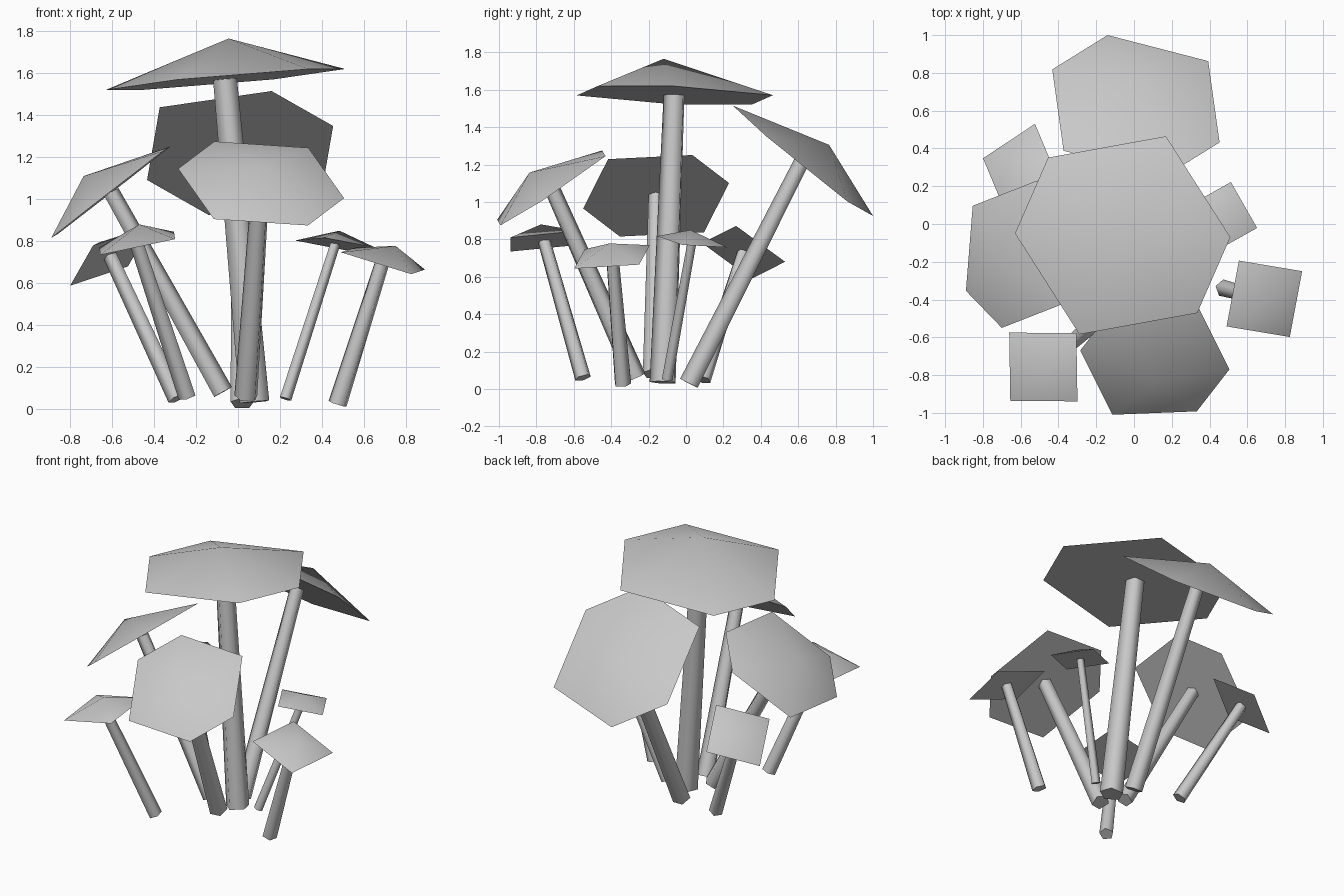
import bpy
import bmesh
import math
from mathutils import Vector

default_cube = bpy.data.objects.get("Cube")
if default_cube:
    bpy.data.objects.remove(default_cube, do_unlink=True)

# One plain grey for every part
GREY = (0.58, 0.58, 0.58, 1.0)
grey = bpy.data.materials.new("plain_grey")
grey.use_nodes = True
grey.diffuse_color = GREY
shader = next(n for n in grey.node_tree.nodes if n.type == "BSDF_PRINCIPLED")
shader.inputs["Base Color"].default_value = GREY

# Corner angles around the rim, measured from the first corner
HEXAGON = (0, 45, 112.5, 180, 225, 292.5)
SQUARE = (0, 90, 180, 270)
STEM_SIDES = 5


def finish(name, bm):
    """Turn a bmesh into a smooth object that keeps its rims sharp."""
    bmesh.ops.recalc_face_normals(bm, faces=bm.faces)
    mesh = bpy.data.meshes.new(name)
    bm.to_mesh(mesh)
    bm.free()
    mesh.materials.append(grey)
    mesh.shade_smooth()
    mesh.set_sharp_from_angle(angle=math.radians(80))
    part = bpy.data.objects.new(name, mesh)
    bpy.context.collection.objects.link(part)
    return part


def build_cap(name, angles, centre, first, second, apex):
    """Shallow cone with a flat underside, in the plane of two rim corners."""
    centre = Vector(centre)
    along = Vector(first) - centre
    radius = along.length
    along.normalize()
    across = Vector(second) - centre
    across = (across - along * across.dot(along)).normalized()

    bm = bmesh.new()
    rim = []
    for angle in angles:
        turn = math.radians(angle)
        offset = along * math.cos(turn) + across * math.sin(turn)
        rim.append(bm.verts.new(centre + offset * radius))
    tip = bm.verts.new(apex)
    bm.faces.new(rim)
    for corner, following in zip(rim, rim[1:] + rim[:1]):
        bm.faces.new((corner, following, tip))
    finish(name, bm)


def build_stem(name, base, top, thick, thin):
    """Tapered prism leaning from its base to the underside of the cap."""
    base, top = Vector(base), Vector(top)
    axis = top - base
    bm = bmesh.new()
    bmesh.ops.create_cone(bm, cap_ends=True, segments=STEM_SIDES,
                          radius1=thick, radius2=thin, depth=axis.length)
    part = finish(name, bm)
    part.rotation_mode = "QUATERNION"
    part.rotation_quaternion = axis.to_track_quat("Z", "Y")
    part.location = (base + top) / 2


def mushroom(name, angles, centre, first, second, apex, base, thick, thin):
    build_cap(name + "_cap", angles, centre, first, second, apex)
    build_stem(name + "_stem", base, centre, thick, thin)


# Four large mushrooms with six-sided caps
mushroom("tall_centre", HEXAGON,
         centre=(-0.06, -0.06, 1.57),
         first=(-0.63, -0.05, 1.52),
         second=(-0.46, 0.35, 1.52),
         apex=(-0.045, -0.12, 1.765),
         base=(0.08, -0.12, 0.035), thick=0.075, thin=0.06)

mushroom("large_back", HEXAGON,
         centre=(0.01, 0.625, 1.22),
         first=(-0.14, 1.0, 0.925),
         second=(-0.43, 0.82, 1.09),
         apex=(0.03, 0.765, 1.305),
         base=(0.02, 0.02, 0.028), thick=0.058, thin=0.045)

mushroom("large_front", HEXAGON,
         centre=(0.11, -0.72, 1.075),
         first=(0.505, -0.77, 1.005),
         second=(0.335, -0.99, 0.876),
         apex=(0.12, -0.837, 1.157),
         base=(0.04, -0.27, 0.06), thick=0.058, thin=0.045)

mushroom("large_right", HEXAGON,
         centre=(-0.606, -0.16, 1.033),
         first=(-0.70, -0.55, 0.965),
         second=(-0.89, -0.36, 0.815),
         apex=(-0.735, -0.17, 1.11),
         base=(-0.075, -0.18, 0.08), thick=0.053, thin=0.042)

# Four small mushrooms with square caps
mushroom("small_front_right", SQUARE,
         centre=(-0.48, -0.757, 0.79),
         first=(-0.305, -0.577, 0.845),
         second=(-0.30, -0.937, 0.81),
         apex=(-0.47, -0.775, 0.88),
         base=(-0.24, -0.55, 0.06), thick=0.045, thin=0.036)

mushroom("small_back_right", SQUARE,
         centre=(-0.607, 0.308, 0.73),
         first=(-0.524, 0.53, 0.68),
         second=(-0.80, 0.35, 0.587),
         apex=(-0.66, 0.33, 0.795),
         base=(-0.29, 0.09, 0.05), thick=0.045, thin=0.036)

mushroom("small_front_left", SQUARE,
         centre=(0.69, -0.396, 0.706),
         first=(0.89, -0.25, 0.665),
         second=(0.82, -0.595, 0.645),
         apex=(0.75, -0.41, 0.778),
         base=(0.475, -0.34, 0.025), thick=0.047, thin=0.036)

mushroom("small_back_left", SQUARE,
         centre=(0.462, 0.033, 0.787),
         first=(0.513, 0.222, 0.757),
         second=(0.656, -0.021, 0.77),
         apex=(0.483, 0.024, 0.85),
         base=(0.225, -0.10, 0.05), thick=0.03, thin=0.025)
